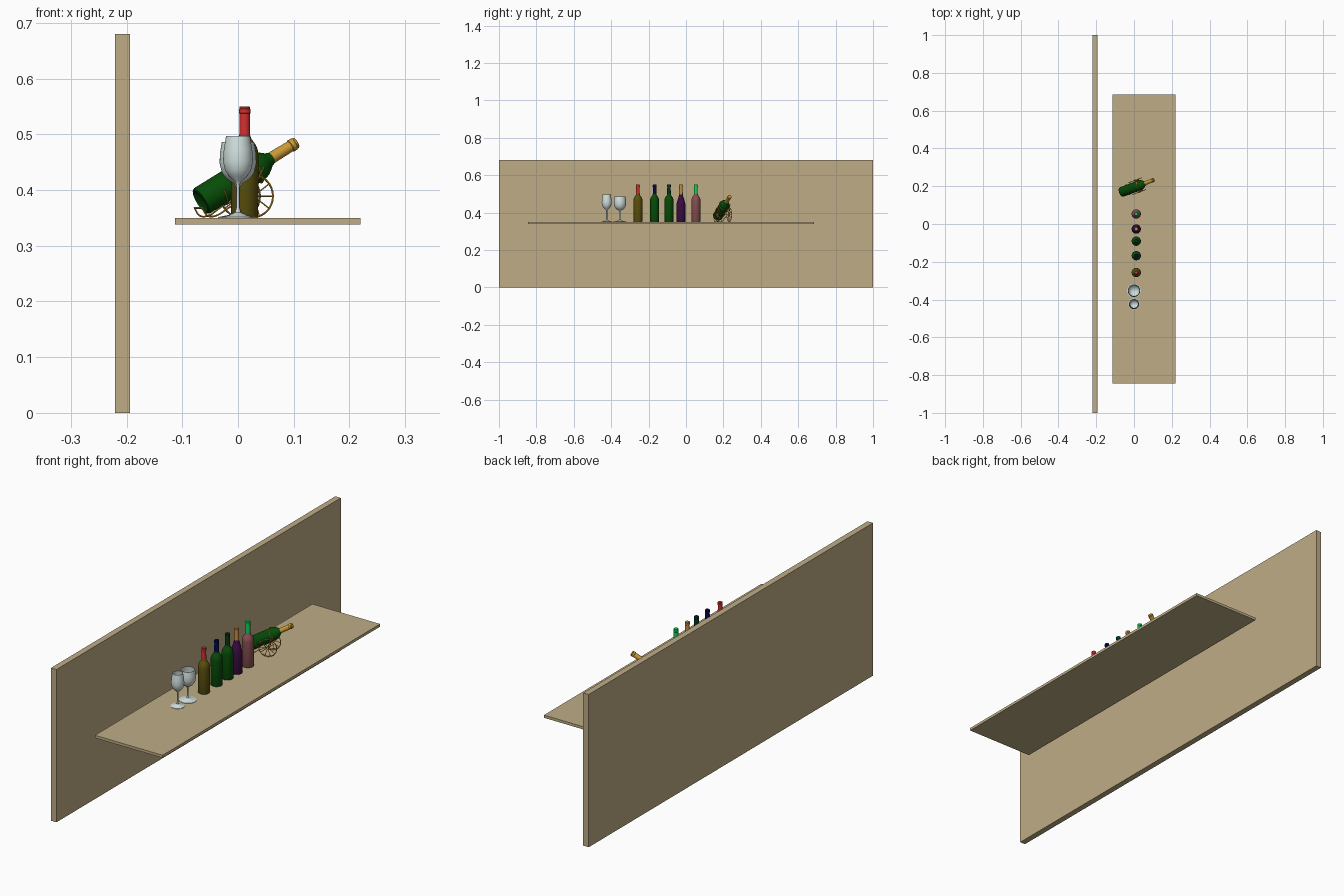
import bpy, bmesh
from math import radians, pi, sin, cos
from mathutils import Matrix, Vector

if "Cube" in bpy.data.objects:
    bpy.data.objects.remove(bpy.data.objects["Cube"])


def mat(name, *srgb):
    m = bpy.data.materials.new(name)
    m.diffuse_color = (*[c ** 2.2 for c in srgb], 1)
    m.use_nodes = True
    m.node_tree.nodes["Principled BSDF"].inputs["Base Color"].default_value = m.diffuse_color
    return m


WOOD = mat("wood", 0.74, 0.67, 0.52)
GLASS = mat("clear_glass", 0.82, 0.88, 0.87)
BRASS = mat("brass", 0.80, 0.60, 0.22)
GREEN = mat("green_glass", 0.06, 0.30, 0.06)


def add(name, bm, material, matrix=Matrix()):
    bmesh.ops.recalc_face_normals(bm, faces=bm.faces)
    me = bpy.data.meshes.new(name)
    bm.to_mesh(me)
    bm.free()
    me.materials.append(material)
    ob = bpy.data.objects.new(name, me)
    ob.matrix_world = matrix
    bpy.context.collection.objects.link(ob)
    return ob


def box(name, lo, hi, material):
    bm = bmesh.new()
    lo, hi = Vector(lo), Vector(hi)
    bmesh.ops.create_cube(bm, size=1, matrix=Matrix.Translation((lo + hi) / 2)
                          @ Matrix.Diagonal((*(hi - lo), 1)))
    return add(name, bm, material)


def lathe(name, profile, material, matrix, steps=40):
    bm = bmesh.new()
    vs = [bm.verts.new((r, 0, h)) for r, h in profile]
    es = [bm.edges.new(p) for p in zip(vs, vs[1:])]
    bmesh.ops.spin(bm, geom=vs + es, cent=(0, 0, 0), axis=(0, 0, 1),
                   angle=2 * pi, steps=steps)
    bmesh.ops.remove_doubles(bm, verts=bm.verts, dist=1e-5)
    return add(name, bm, material, matrix)


def wire(name, paths, radius, matrix, smooth=False):
    """Round wires; each path is (points, closed)."""
    cu = bpy.data.curves.new(name, 'CURVE')
    cu.dimensions, cu.bevel_depth, cu.bevel_resolution = '3D', radius, 2
    cu.use_fill_caps, cu.resolution_u = True, 6
    for pts, closed in paths:
        sp = cu.splines.new('BEZIER' if smooth else 'POLY')
        if smooth:
            sp.bezier_points.add(len(pts) - 1)
            for b, p in zip(sp.bezier_points, pts):
                b.co = p
                b.handle_left_type = b.handle_right_type = 'AUTO'
        else:
            sp.points.add(len(pts) - 1)
            for b, p in zip(sp.points, pts):
                b.co = (*p, 1)
        sp.use_cyclic_u = closed
    tmp = bpy.data.objects.new(name + "_tmp", cu)
    bpy.context.collection.objects.link(tmp)
    bpy.context.view_layer.update()
    dg = bpy.context.evaluated_depsgraph_get()
    bm = bmesh.new()
    me = bpy.data.meshes.new_from_object(tmp.evaluated_get(dg))
    bm.from_mesh(me)
    bpy.data.objects.remove(tmp)
    bpy.data.meshes.remove(me)
    return add(name, bm, BRASS, matrix)


# Back panel and shelf
box("back_panel", (-0.221, -1, 0), (-0.194, 1, 0.68), WOOD)
box("shelf", (-0.113, -0.845, 0.338), (0.22, 0.685, 0.35), WOOD)

# Bottle profiles (radius, height)
BASE = [(0, 0.004), (0.016, 0.003), (0.02, 0), (0.023, 0.001), (0.0243, 0.004)]
NECK = [(0.0092, 0.150), (0.0085, 0.196), (0, 0.196)]
STRAIGHT = BASE + [(0.0245, 0.112), (0.0236, 0.121), (0.021, 0.129),
                   (0.0165, 0.136), (0.012, 0.142)] + NECK
SLOPED = BASE + [(0.0245, 0.085), (0.0232, 0.098), (0.0195, 0.113),
                 (0.015, 0.127), (0.0113, 0.140)] + NECK
CAP = [(0.0095, 0.147), (0.0098, 0.147), (0.0092, 0.185), (0.0092, 0.187),
       (0.0104, 0.188), (0.0104, 0.195), (0.0095, 0.196), (0.0095, 0.199),
       (0.0085, 0.2), (0, 0.2)]


def bottle(name, profile, body, cap, matrix):
    lathe(name, profile, body, matrix)
    lathe(name + "_cap", CAP, cap, matrix)


# Row of standing bottles
ROW = [(-0.257, STRAIGHT, (0.36, 0.32, 0.08), (0.82, 0.20, 0.20)),
       (-0.168, STRAIGHT, None, (0.06, 0.06, 0.32)),
       (-0.091, STRAIGHT, None, (0.05, 0.22, 0.13)),
       (-0.027, SLOPED, (0.24, 0.08, 0.27), (0.78, 0.55, 0.25)),
       (0.053, STRAIGHT, (0.52, 0.31, 0.32), (0.10, 0.82, 0.36))]
for i, (y, prof, body, cap) in enumerate(ROW):
    bottle(f"bottle_{i + 1}", prof,
           mat(f"bottle_glass_{i + 1}", *body) if body else GREEN,
           mat(f"cap_foil_{i + 1}", *cap), Matrix.Translation((0.012, y, 0.35)))

# Wine glasses with hollow bowls
TALL = [(0, 0), (0.029, 0), (0.029, 0.0015), (0.015, 0.005), (0.005, 0.010),
        (0.003, 0.018), (0.003, 0.060), (0.006, 0.066), (0.016, 0.074),
        (0.0235, 0.086), (0.0268, 0.102), (0.0255, 0.122), (0.0215, 0.147),
        (0.0205, 0.147), (0.0243, 0.122), (0.0255, 0.102), (0.0222, 0.087),
        (0.015, 0.076), (0, 0.069)]
WIDE = [(0, 0), (0.036, 0), (0.036, 0.0015), (0.018, 0.005), (0.006, 0.010),
        (0.0035, 0.018), (0.0035, 0.055), (0.008, 0.062), (0.020, 0.069),
        (0.029, 0.081), (0.033, 0.098), (0.0325, 0.115), (0.029, 0.136),
        (0.028, 0.136), (0.0312, 0.115), (0.0317, 0.098), (0.0277, 0.082),
        (0.019, 0.071), (0, 0.064)]
lathe("tall_wine_glass", TALL, GLASS, Matrix.Translation((0, -0.424, 0.35)))
lathe("wide_wine_glass", WIDE, GLASS, Matrix.Translation((0, -0.353, 0.35)))

# Reclining bottle on a wheeled carriage (local x points along the bottle)
CART = Matrix.Translation((0.016, 0.2, 0.35)) @ Matrix.Rotation(radians(20.6), 4, 'Z')
LEAN = Matrix.Translation((-0.089, 0, 0.029)) @ Matrix.Rotation(radians(60), 4, 'Y')
bottle("reclining_bottle", STRAIGHT, GREEN, BRASS,
       CART @ LEAN @ Matrix.Diagonal((1.1, 1.1, 1.06, 1)))

# Wheels: rim, spokes and hub
R, HUB = 0.0375, 0.039


def circle(r, n, y, z=0.0):
    return [(r * cos(2 * pi * k / n), y, z + r * sin(2 * pi * k / n)) for k in range(n)]


for side, s in (("near", -1), ("far", 1)):
    y = s * 0.033
    wire(f"{side}_wheel_rim", [(circle(R, 32, y, HUB), True)], 0.0018, CART)
    wire(f"{side}_wheel_spokes",
         [([(0, y, HUB), p], False) for p in circle(R, 10, y, HUB)], 0.0012, CART)
    lathe(f"{side}_wheel_hub", [(0, -0.004), (0.005, -0.004), (0.006, 0),
                                (0.005, 0.004), (0, 0.004)], BRASS,
          CART @ Matrix.Translation((0, y, HUB)) @ Matrix.Rotation(pi / 2, 4, 'X'), 16)
    # Side rails: lower trail rod and upper rod beside the bottle
    wire(f"{side}_rails", [
        ([(0, s * 0.024, HUB), (-0.04, s * 0.022, 0.020), (-0.07, s * 0.02, 0.003),
          (-0.083, s * 0.02, 0.004), (-0.093, s * 0.02, 0.018)], False),
        ([(0, s * 0.028, HUB), (0.008, s * 0.030, 0.066), (0.022, s * 0.030, 0.092)], False),
    ], 0.0015, CART, True)

# Axle, tail bar and hoops that hold the bottle
wire("axle", [([(0, -0.036, HUB), (0, 0.036, HUB)], False),
              ([(-0.07, -0.02, 0.003), (-0.07, 0.02, 0.003)], False),
              ([(-0.093, -0.02, 0.018), (-0.093, 0.02, 0.018)], False)], 0.0017, CART)
hoop = [(0.0285 * cos(a), 0.0285 * sin(a)) for a in [2 * pi * k / 32 for k in range(32)]]
wire("bottle_hoop", [([(x, y, 0.118) for x, y in hoop], True)], 0.0015, CART @ LEAN)
wire("bottle_cradle", [([(x, y, 0.04) for x, y in hoop[-8:] + hoop[:9]], False)],
     0.0015, CART @ LEAN)

# Smooth shading with crisp edges
bpy.ops.object.select_all(action='SELECT')
bpy.context.view_layer.objects.active = bpy.context.scene.objects["shelf"]
bpy.ops.object.shade_smooth_by_angle(angle=radians(35))
